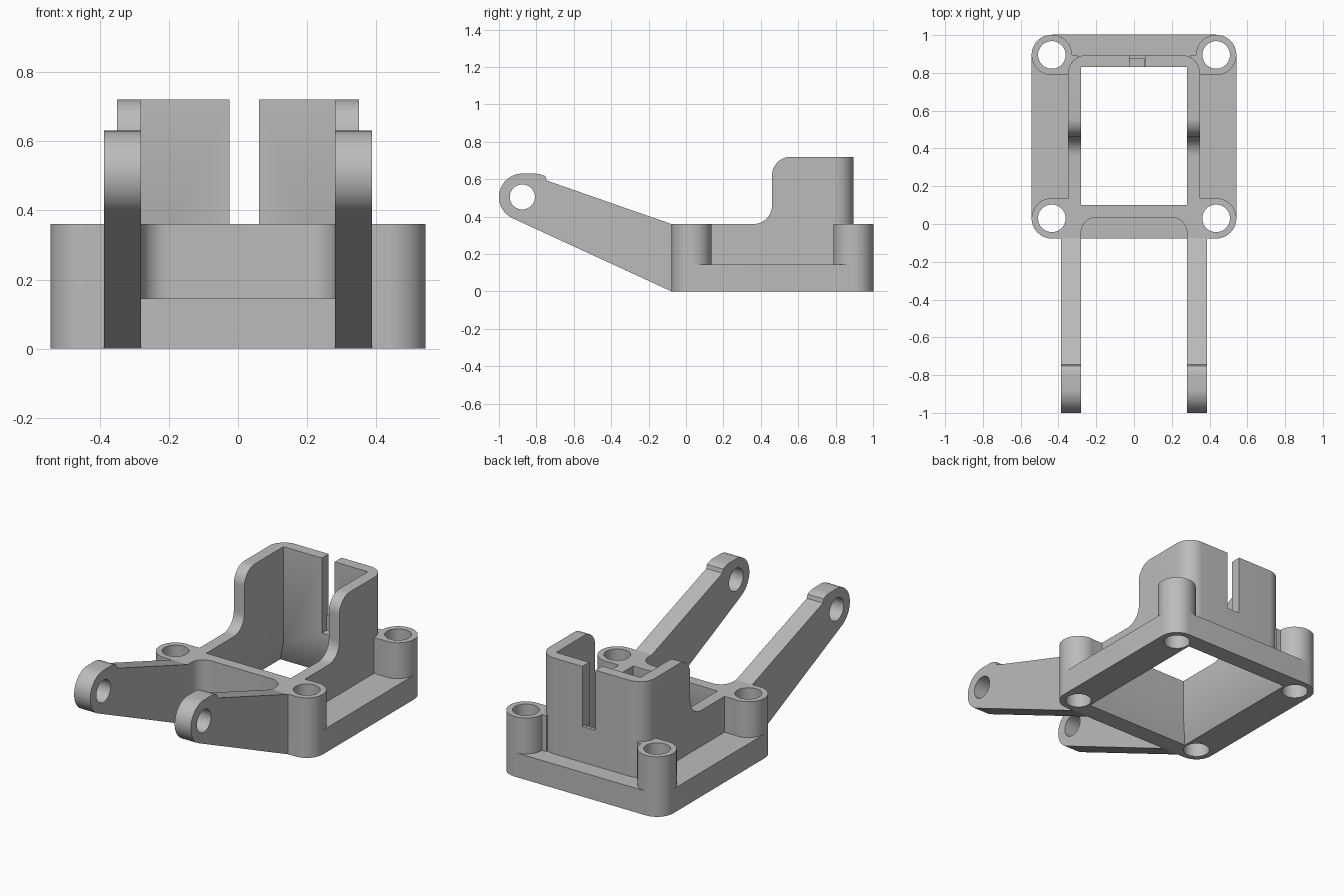
import bpy, bmesh, math
from mathutils import Vector

cube = bpy.data.objects.get("Cube")
if cube:
    bpy.data.objects.remove(cube, do_unlink=True)

grey = bpy.data.materials.new("plain grey")
grey.use_nodes = True
grey.diffuse_color = (0.5, 0.5, 0.5, 1)
grey.node_tree.nodes["Principled BSDF"].inputs["Base Color"].default_value = (0.5, 0.5, 0.5, 1)


def arc(cx, cy, r, a0, a1, n=12):
    """Points along an arc, angles in degrees."""
    steps = [math.radians(a0 + (a1 - a0) * i / n) for i in range(n + 1)]
    return [(cx + r * math.cos(a), cy + r * math.sin(a)) for a in steps]


def loft(name, lower, upper):
    """Closed solid between two matching outlines."""
    bm = bmesh.new()
    a = [bm.verts.new(p) for p in lower]
    b = [bm.verts.new(p) for p in upper]
    bm.faces.new(a)
    bm.faces.new(b)
    for i in range(len(a)):
        j = (i + 1) % len(a)
        bm.faces.new((a[i], a[j], b[j], b[i]))
    bmesh.ops.recalc_face_normals(bm, faces=bm.faces)
    mesh = bpy.data.meshes.new(name)
    bm.to_mesh(mesh)
    bm.free()
    mesh.materials.append(grey)
    obj = bpy.data.objects.new(name, mesh)
    bpy.context.collection.objects.link(obj)
    return obj


def prism_z(name, pts, z0, z1):
    return loft(name, [(x, y, z0) for x, y in pts], [(x, y, z1) for x, y in pts])


def prism_x(name, pts, x0, x1):
    return loft(name, [(x0, y, z) for y, z in pts], [(x1, y, z) for y, z in pts])


def rect(x0, x1, y0, y1):
    return [(x0, y0), (x1, y0), (x1, y1), (x0, y1)]


def circle(x, y, r, n=48):
    return arc(x, y, r, 0, 360, n)[:-1]


def combine(target, tool, operation):
    """Apply a boolean and discard the tool."""
    mod = target.modifiers.new("boolean", "BOOLEAN")
    mod.operation, mod.solver, mod.object = operation, "EXACT", tool
    bpy.context.view_layer.objects.active = target
    bpy.ops.object.modifier_apply(modifier=mod.name)
    bpy.data.objects.remove(tool, do_unlink=True)


def smooth(obj):
    bpy.ops.object.select_all(action="DESELECT")
    obj.select_set(True)
    bpy.context.view_layer.objects.active = obj
    bpy.ops.object.shade_smooth_by_angle(angle=math.radians(30))


BOSS_X, BOSS_Y, BOSS_R = 0.435, (0.03, 0.895), 0.107
PLATE_Z, DECK_Z, WALL_Z = 0.145, 0.36, 0.72
FRONT = BOSS_Y[0] - BOSS_R

# Base plate with rounded corners
body = prism_z("bracket_body",
               arc(BOSS_X, BOSS_Y[1], BOSS_R, 0, 90) + arc(-BOSS_X, BOSS_Y[1], BOSS_R, 90, 180)
               + arc(-BOSS_X, BOSS_Y[0], BOSS_R, 180, 270) + arc(BOSS_X, BOSS_Y[0], BOSS_R, 270, 360),
               0, PLATE_Z)

# Enclosure wall: rounded at the back, stepped down towards the front
wall = prism_z("wall", [(-0.35, 0.05), (0.35, 0.05)] + arc(0.25, 0.795, 0.1, 0, 90)
               + arc(-0.25, 0.795, 0.1, 90, 180), 0.1, WALL_Z)
step = [(-0.2, DECK_Z)] + arc(0.36, 0.46, 0.1, 270, 360) + arc(0.56, 0.62, 0.1, 180, 90) + [(0.56, 0.8), (-0.2, 0.8)]
combine(wall, prism_x("step_cutter", step, -0.6, 0.6), "DIFFERENCE")
combine(body, wall, "UNION")

# Front block with a filleted recess between the arms
half = [(BOSS_X, 0.135), (BOSS_X, FRONT), (0.28, FRONT)] + arc(0.2, -0.045, 0.08, 0, 90)
front = half + [(-x, y) for x, y in reversed(half)]
combine(body, prism_z("front_block", front, 0.1, DECK_Z), "UNION")

# Corner bosses and the webs joining the rear ones to the wall
for s in (-1, 1):
    web = rect(min(s * 0.3, s * BOSS_X), max(s * 0.3, s * BOSS_X), BOSS_Y[1] - BOSS_R, 0.895)
    combine(body, prism_z("web", web, 0.1, DECK_Z), "UNION")
    for y in BOSS_Y:
        combine(body, prism_z("boss", circle(s * BOSS_X, y, BOSS_R), 0.1, DECK_Z), "UNION")

# Central opening, flared at the underside
combine(body, prism_z("opening_cutter", rect(-0.28, 0.28, 0.1, 0.83), -0.1, 1), "DIFFERENCE")
flare = loft("flare_cutter",
             [(x, y, -0.0145) for x, y in rect(-0.357, 0.357, 0.023, 0.907)],
             [(x, y, PLATE_Z) for x, y in rect(-0.28, 0.28, 0.1, 0.83)])
combine(body, flare, "DIFFERENCE")

# Screw holes
for s in (-1, 1):
    for y in BOSS_Y:
        combine(body, prism_z("hole_cutter", circle(s * BOSS_X, y, 0.073), -0.1, 0.6), "DIFFERENCE")

# Cable slot in the back wall with a deeper notch on the inside
combine(body, prism_z("slot_cutter", rect(-0.025, 0.06, 0.8, 0.95), DECK_Z, 1), "DIFFERENCE")
combine(body, prism_z("notch_cutter", rect(-0.025, 0.055, 0.8, 0.875), 0.27, 0.5), "DIFFERENCE")
smooth(body)

# Pair of hinge arms with pierced round ends
eye = (-0.875, 0.505)
profile = ([(FRONT, 0), (FRONT, DECK_Z), (-0.745, 0.593)] + arc(-0.81, 0.505, 0.125, 62, 90, 6)
           + arc(*eye, 0.125, 90, 245, 24))
for name, x0, x1 in (("left_arm", 0.28, 0.387), ("right_arm", -0.387, -0.28)):
    arm = prism_x(name, profile, x0, x1)
    combine(arm, prism_x("eye_cutter", circle(*eye, 0.067), x0 - 0.1, x1 + 0.1), "DIFFERENCE")
    smooth(arm)
